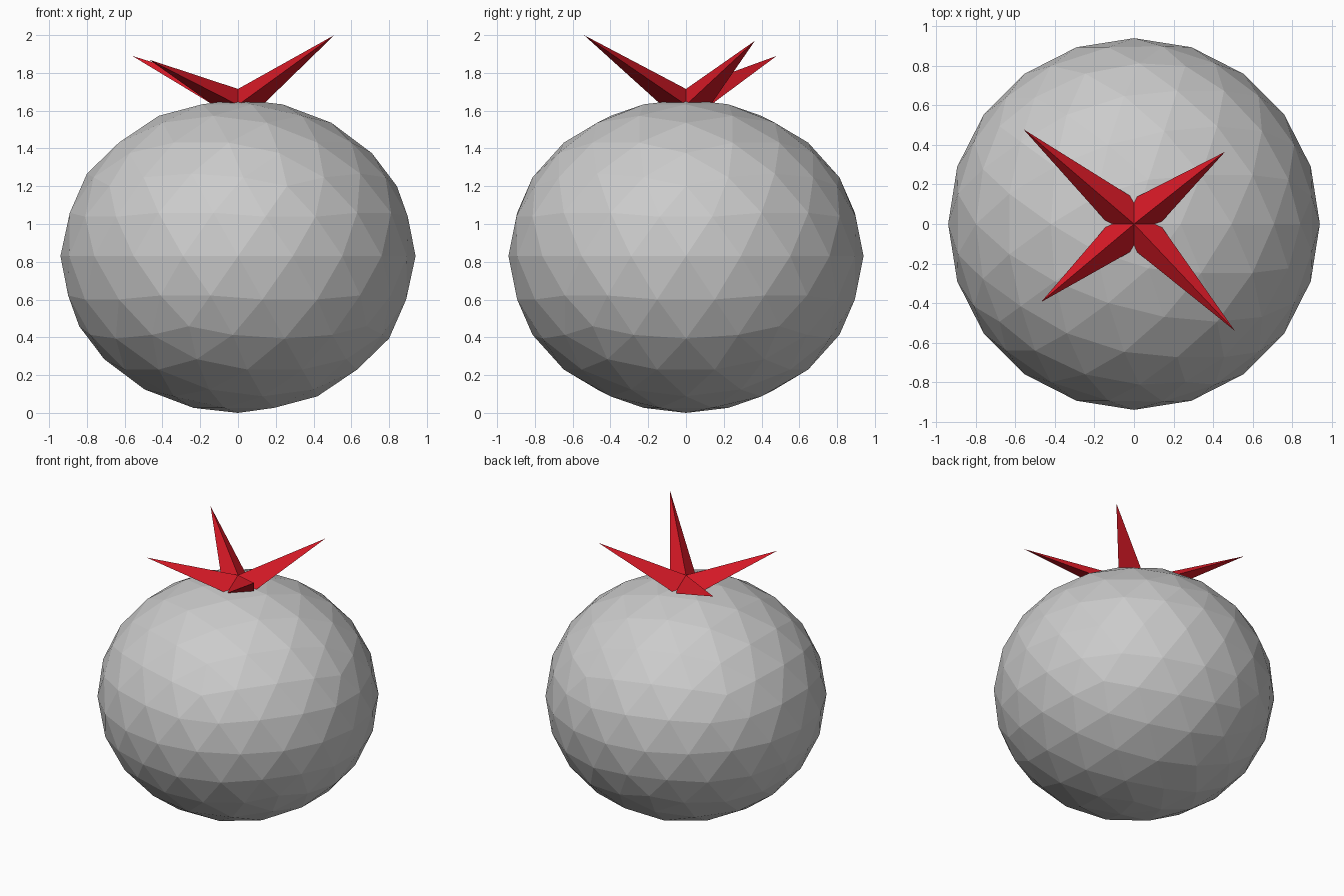
import bpy, bmesh
from mathutils import Matrix, Vector

if "Cube" in bpy.data.objects:
    bpy.data.objects.remove(bpy.data.objects["Cube"])


def add_object(name, bm):
    bmesh.ops.recalc_face_normals(bm, faces=bm.faces)
    mesh = bpy.data.meshes.new(name)
    bm.to_mesh(mesh)
    bm.free()
    obj = bpy.data.objects.new(name, mesh)
    bpy.context.collection.objects.link(obj)
    return obj


# Fruit body: low-poly sphere, slightly squashed
bm = bmesh.new()
bmesh.ops.create_icosphere(
    bm, subdivisions=3, radius=0.94,
    matrix=Matrix.Translation((0, 0, 0.83)) @ Matrix.Diagonal((1, 1, 0.883, 1)))
add_object("fruit_body", bm)

# Leaf crown: octahedral hub whose four upper faces are drawn out into spikes
HUB_RADIUS, HUB_Z, HUB_TOP = 0.13, 1.63, 1.715
TIPS = [(0.46, 0.365, 1.97), (-0.56, 0.48, 1.89),
        (-0.47, -0.395, 1.87), (0.51, -0.54, 2.0)]

bm = bmesh.new()
top = bm.verts.new((0, 0, HUB_TOP))
bottom = bm.verts.new((0, 0, 2 * HUB_Z - HUB_TOP))
rim = [bm.verts.new(Vector((x, y, 0)) * HUB_RADIUS + Vector((0, 0, HUB_Z)))
       for x, y in ((1, 0), (0, 1), (-1, 0), (0, -1))]
for i, tip_co in enumerate(TIPS):
    a, b = rim[i], rim[(i + 1) % 4]
    tip = bm.verts.new(tip_co)
    for tri in ((top, a, tip), (top, tip, b), (a, b, tip), (a, bottom, b)):
        bm.faces.new(tri)
crown = add_object("leaf_crown", bm)

red = bpy.data.materials.new("leaf_red")
red.diffuse_color = (0.7, 0.01, 0.02, 1)
red.use_nodes = True
red.node_tree.nodes["Principled BSDF"].inputs["Base Color"].default_value = red.diffuse_color
crown.data.materials.append(red)
